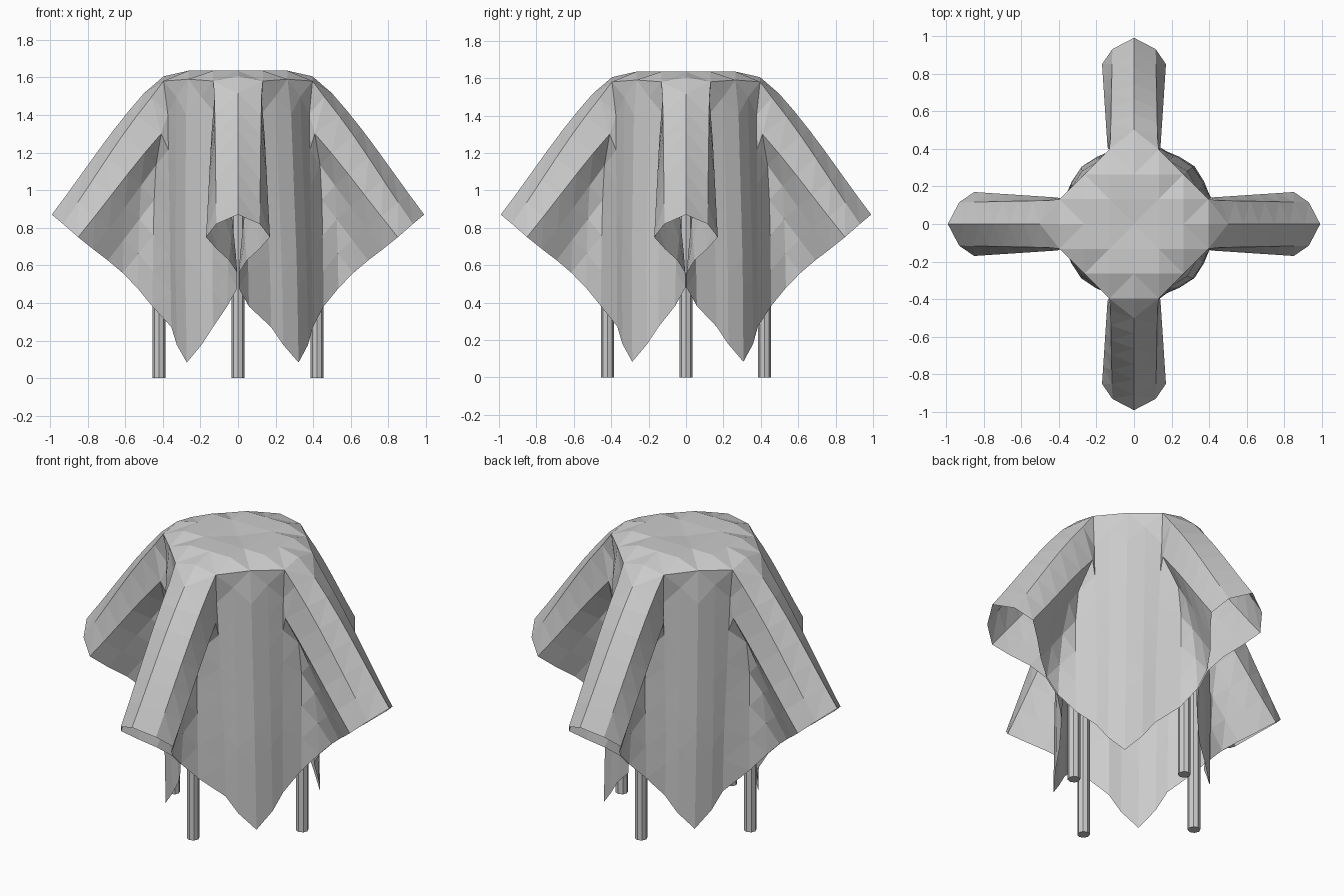
import bpy, bmesh, math

if "Cube" in bpy.data.objects:
    bpy.data.objects.remove(bpy.data.objects["Cube"])

N, STEP = 10, 0.132      # half the grid count and the cell size of the square cloth
R2 = math.sqrt(2)


def lerp(a, b, t):
    return tuple(p + (q - p) * t for p, q in zip(a, b))


def panel(k, j):
    """Hanging corner panel, falling straight down past the table edge."""
    s, t = (k + j) * STEP / R2, (k - j) * STEP / R2
    drop = max(0, s - 0.375) * 1.01
    r = min(s, 0.39 + 0.03 * min(1, drop) - 0.27 * max(0, abs(t) - 0.02))
    if drop > 0.05:
        t = min(t, 0.187 - 0.03 * min(1, drop))
    return ((r + t) / R2, (r - t) / R2, 1.59 - drop)


def flap(k, j):
    """Rounded fold that slopes outward from the table edge (j = 0, 1, 2)."""
    f = (k - 4) / 6
    x, z = 0.5 + 0.49 * f, 1.515 - 0.645 * f + 0.03 * math.sin(math.pi * f) * (1 - f)
    dx, y, dz = [(0, 0, 0), (-0.04 - 0.02 * f, 0.125 - 0.01 * f, -0.02 - 0.03 * f),
                 (-0.18 + 0.04 * f, 0.135 + 0.035 * f, -0.12)][j]
    return (x + dx, y, z + dz)


def drape(k, j):
    """Draped position of the grid point (k, j), where k >= j >= 0."""
    if k <= 3 and not (k == 3 and j >= 2):
        z = {(2, 2): 1.59, (3, 0): 1.605, (3, 1): 1.58, (0, 0): 1.625}.get((k, j), 1.635)
        return (k * STEP, j * STEP, z)
    if j >= k - 2:
        return panel(k, j)
    if j <= 2:
        return flap(k, j)
    # Pleat pinched between the flap and the corner panel
    t = (j - 2) / (k - 4)
    x, y, z = lerp(flap(k, 2), panel(k, k - 2), t)
    wave = math.sin(math.pi * t ** 1.25)
    y -= 0.165 * ((k - 3) / 7) ** 0.75 * wave
    return (x, max(y, 0.004), z + 0.05 * wave * (k - 3) / 7)


def cloth_point(i, j):
    a, b = abs(i), abs(j)
    x, y, z = drape(max(a, b), min(a, b))
    if b > a:
        x, y = y, x
    # The hanging corners swing slightly to one side
    swing = max(0, 1.58 - z) / 1.5 if min(a, b) >= max(a, b) - 2 else 0
    return (math.copysign(x, i) + 0.025 * swing, math.copysign(y, j) + 0.01 * swing, z)


# Tablecloth
bm = bmesh.new()
grid = {(i, j): bm.verts.new(cloth_point(i, j))
        for i in range(-N, N + 1) for j in range(-N, N + 1)}
for i in range(N):
    for j in range(N):
        for sx in (-1, 1):
            for sy in (-1, 1):
                a, b, c, d = [grid[(p * sx, q * sy)] for p, q in
                              ((i, j), (i + 1, j), (i + 1, j + 1), (i, j + 1))]
                tris = [(a, b, d), (b, c, d)] if i + j == 3 else [(a, b, c), (a, c, d)]
                for tri in tris:
                    bm.faces.new(tri if sx * sy > 0 else tri[::-1])
mesh = bpy.data.meshes.new("tablecloth")
bm.to_mesh(mesh)
bm.free()
bpy.context.collection.objects.link(bpy.data.objects.new("tablecloth", mesh))


def cylinder(name, sides, radius, x, y, z0, z1):
    bpy.ops.mesh.primitive_cylinder_add(vertices=sides, radius=radius, depth=z1 - z0,
                                        location=(x, y, (z0 + z1) / 2))
    bpy.context.object.name = name


# Round table top hidden under the cloth
cylinder("table_top", 32, 0.355, 0, 0, 1.52, 1.57)

# Four legs
for n in range(4):
    ang = n * math.pi / 2
    cylinder(f"leg_{n + 1}", 8, 0.034, 0.42 * math.cos(ang), 0.42 * math.sin(ang), 0, 1.45)
